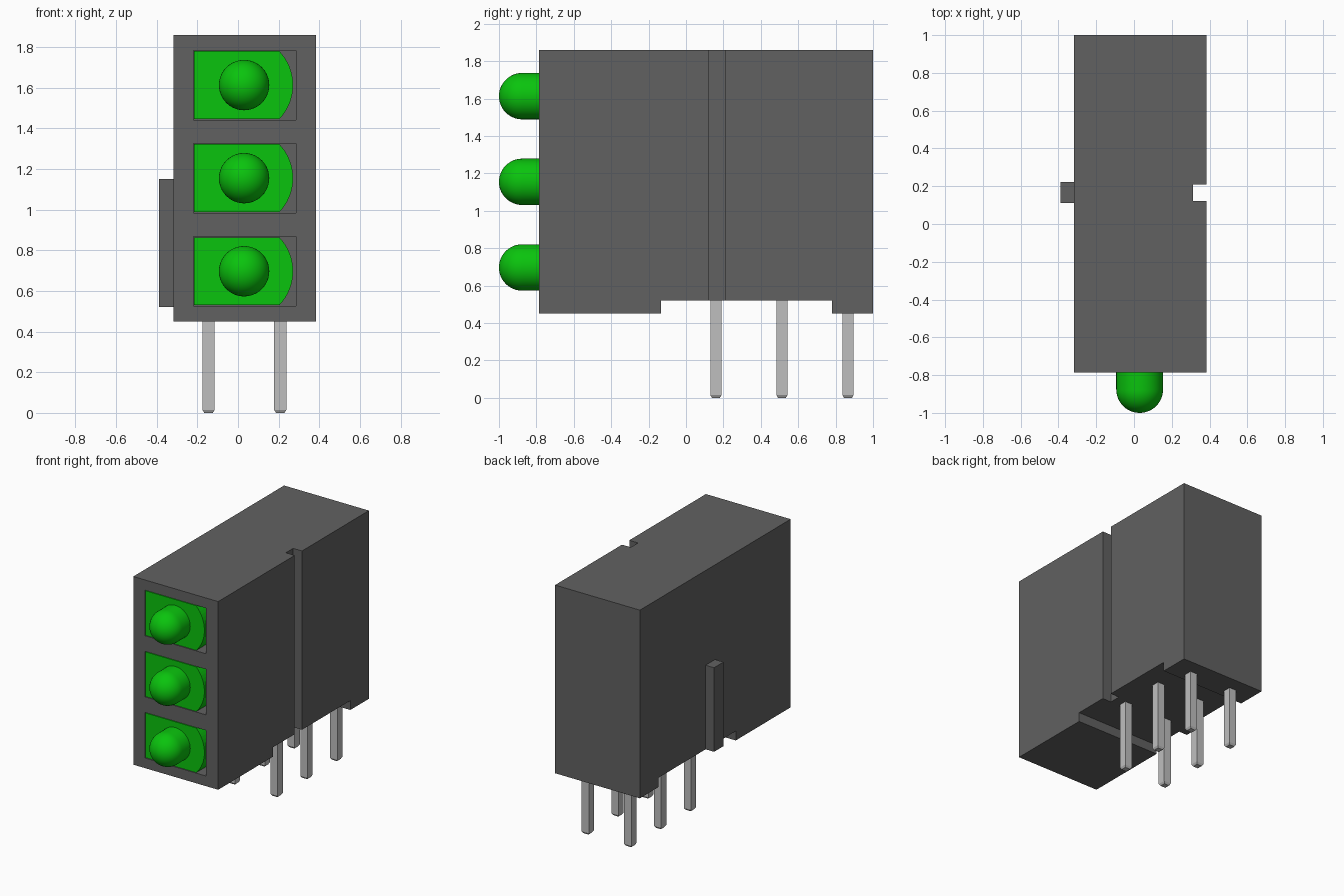
import bpy, bmesh, math
from mathutils import Matrix

if "Cube" in bpy.data.objects:
    bpy.data.objects.remove(bpy.data.objects["Cube"])


def material(name, rgb):
    m = bpy.data.materials.new(name)
    m.diffuse_color = (*rgb, 1)
    m.use_nodes = True
    m.node_tree.nodes["Principled BSDF"].inputs["Base Color"].default_value = m.diffuse_color
    return m


GREY = material("dark grey plastic", (0.12, 0.12, 0.12))
GREEN = material("green lens", (0.003, 0.55, 0.004))
METAL = material("tinned metal", (0.52, 0.52, 0.52))


def finish(bm, name, mat):
    bmesh.ops.recalc_face_normals(bm, faces=bm.faces)
    me = bpy.data.meshes.new(name)
    bm.to_mesh(me)
    bm.free()
    me.materials.append(mat)
    ob = bpy.data.objects.new(name, me)
    bpy.context.collection.objects.link(ob)
    return ob


def extrude(name, points, offset, mat):
    bm = bmesh.new()
    face = bm.faces.new([bm.verts.new(p) for p in points])
    geom = bmesh.ops.extrude_face_region(bm, geom=[face])["geom"]
    bmesh.ops.translate(bm, vec=offset, verts=[g for g in geom if isinstance(g, bmesh.types.BMVert)])
    return finish(bm, name, mat)


def box(name, x, y, z, mat):
    pts = [(x[0], y[0], z[0]), (x[1], y[0], z[0]), (x[1], y[1], z[0]), (x[0], y[1], z[0])]
    return extrude(name, pts, (0, 0, z[1] - z[0]), mat)


def cut(ob, cutter):
    cutter.hide_render = True
    mod = ob.modifiers.new("cut", 'BOOLEAN')
    mod.operation = 'DIFFERENCE'
    mod.solver = 'EXACT'
    mod.object = cutter
    bpy.context.view_layer.objects.active = ob
    bpy.ops.object.modifier_apply(modifier=mod.name)
    bpy.data.objects.remove(cutter)


FRONT, BACK = -0.785, 1.0
LEDS = (0.697, 1.155, 1.613)
LED_X, POCKET = 0.03, 0.12

# Housing: side profile with raised underside
profile = [(FRONT, 0.45), (-0.135, 0.45), (-0.135, 0.52), (0.78, 0.52),
           (0.78, 0.45), (BACK, 0.45), (BACK, 1.86), (FRONT, 1.86)]
housing = extrude("housing", [(-0.318, y, z) for y, z in profile], (0.703, 0, 0), GREY)

# Key slot on the right, LED pockets in the front
cut(housing, box("slot_cutter", (0.312, 0.5), (0.122, 0.208), (0.3, 2.0), GREY))
for z in LEDS:
    cut(housing, box("pocket_cutter", (-0.22, 0.285), (FRONT - 0.1, FRONT + POCKET),
                     (z - 0.171, z + 0.171), GREY))

# Key rib on the left
box("key_rib", (-0.388, -0.318), (0.11, 0.222), (0.52, 1.15), GREY)

# LEDs: flange with one rounded side, and a domed lens
for i, z in enumerate(LEDS, 1):
    h, r = 0.167, 0.241
    a = math.asin(h / r)
    pts = [(-0.217, FRONT, z + h), (-0.217, FRONT, z - h)]
    for k in range(17):
        t = -a + 2 * a * k / 16
        pts.append((LED_X + r * math.cos(t), FRONT, z + r * math.sin(t)))
    extrude(f"led_flange_{i}", pts, (0, POCKET, 0), GREEN)

    R = 0.124
    bm = bmesh.new()
    outline = [(R, FRONT + 0.002)] + [(R * math.cos(k * math.pi / 24), -1 + R - R * math.sin(k * math.pi / 24))
                                      for k in range(13)]
    vs = [bm.verts.new((LED_X + rad, y, z)) for rad, y in outline]
    edges = [bm.edges.new(p) for p in zip(vs, vs[1:])]
    bmesh.ops.spin(bm, geom=vs + edges, cent=(LED_X, 0, z), axis=(0, 1, 0),
                   angle=2 * math.pi, steps=40)
    bmesh.ops.remove_doubles(bm, verts=bm.verts, dist=1e-4)
    lens = finish(bm, f"led_lens_{i}", GREEN)
    for p in lens.data.polygons:
        p.use_smooth = True

# Pins: square, with tapered tips
for x in (-0.145, 0.208):
    for y, top in ((0.16, 0.52), (0.513, 0.52), (0.866, 0.45)):
        bm = bmesh.new()
        bmesh.ops.create_cube(bm, size=1, matrix=Matrix.Translation((x, y, (top + 0.015) / 2))
                              @ Matrix.Diagonal((0.06, 0.06, top - 0.015, 1)))
        bottom = min(bm.faces, key=lambda f: f.calc_center_median().z)
        geom = bmesh.ops.extrude_face_region(bm, geom=[bottom])["geom"]
        bm.faces.remove(bottom)
        for v in [g for g in geom if isinstance(g, bmesh.types.BMVert)]:
            v.co = (x + (v.co.x - x) * 0.7, y + (v.co.y - y) * 0.7, 0)
        finish(bm, "pin", METAL)
